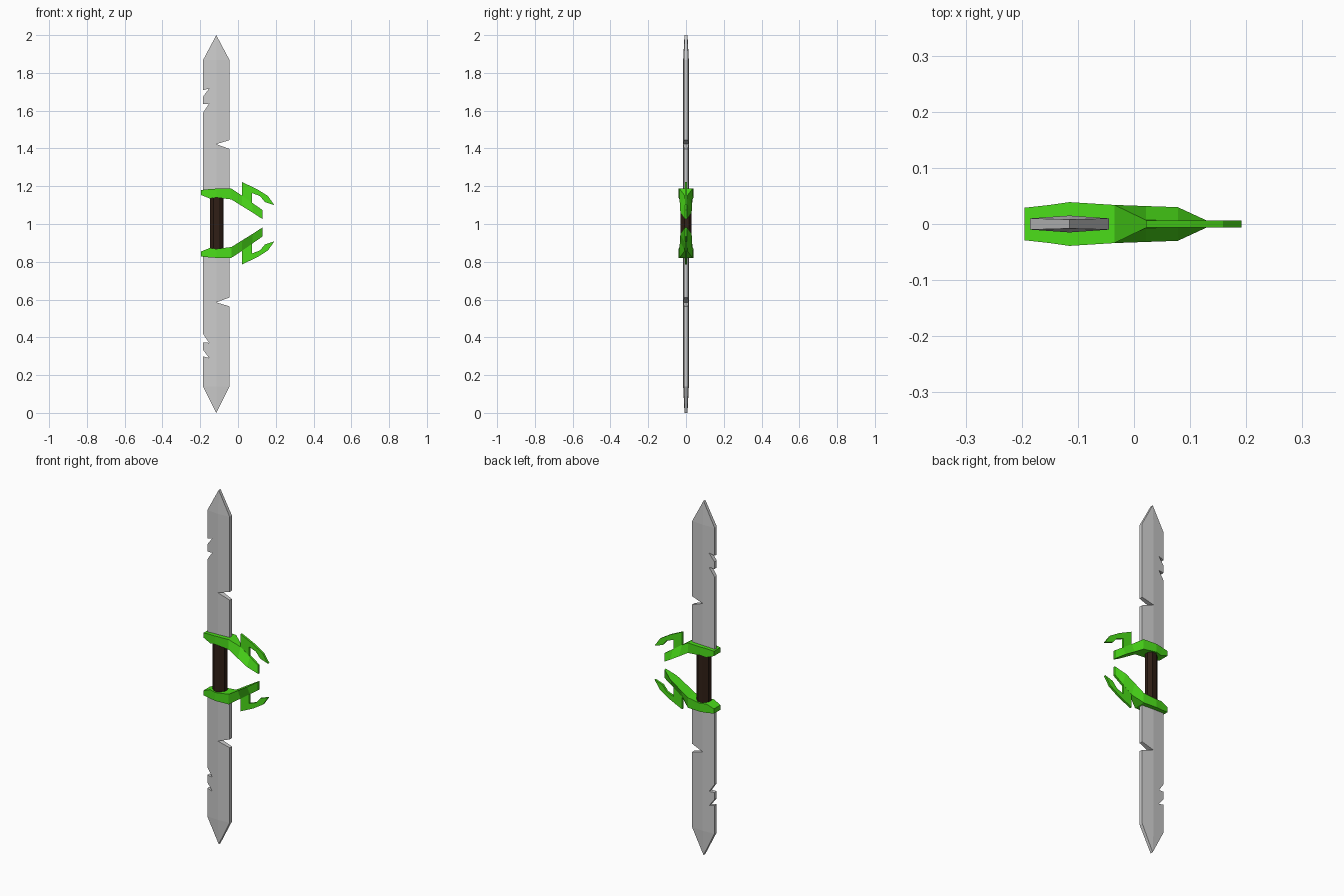
import bpy, bmesh, math

if "Cube" in bpy.data.objects:
    bpy.data.objects.remove(bpy.data.objects["Cube"])

CX, L, R = -0.115, -0.185, -0.045   # blade centre line and edges
MID = 2.008                         # mirrored z = MID - z


def material(name, rgb):
    m = bpy.data.materials.new(name)
    m.diffuse_color = (*rgb, 1)
    m.use_nodes = True
    m.node_tree.nodes["Principled BSDF"].inputs["Base Color"].default_value = m.diffuse_color
    return m


GREEN = material("green", (0.07, 0.72, 0.01))
BROWN = material("brown", (0.03, 0.014, 0.008))


def finish(name, bm, mat=None, lower=False):
    if lower:
        for v in bm.verts:
            v.co.z = MID - v.co.z
    bmesh.ops.recalc_face_normals(bm, faces=bm.faces)
    me = bpy.data.meshes.new(name)
    bm.to_mesh(me)
    bm.free()
    if mat:
        me.materials.append(mat)
    ob = bpy.data.objects.new(name, me)
    bpy.context.collection.objects.link(ob)
    return ob


def slab(polys, depth):
    """Thick sheet from x/z polygons, half-thickness given by depth(x, z)."""
    bm = bmesh.new()
    cache = {}

    def vert(p, s):
        key = (p, s)
        if key not in cache:
            cache[key] = bm.verts.new((p[0], s * depth(*p), p[1]))
        return cache[key]

    edges = {}
    for poly in polys:
        for s in (-1, 1):
            bm.faces.new([vert(p, s) for p in poly])
        for a, b in zip(poly, poly[1:] + poly[:1]):
            key = frozenset((a, b))
            edges[key] = None if key in edges else (a, b)
    for e in edges.values():
        if e:
            a, b = e
            bm.faces.new([vert(a, -1), vert(b, -1), vert(b, 1), vert(a, 1)])
    return bm


# Blade: ridge down the middle, chips in both edges
def blade_depth(x, z):
    if z > 1.95:
        return 0.008
    return 0.015 - 0.005 * abs(x - CX) / 0.07


BASE, SHOULDER, TIP = 1.15, 1.868, (CX, 2.0)
NOTCH = (CX, 1.423)
blade_polys = [
    [(CX, BASE), NOTCH, (CX, SHOULDER), (L, SHOULDER), (L, 1.709), (-0.153, 1.717),
     (-0.181, 1.68), (L, 1.675), (L, 1.635), (-0.153, 1.637), (L, 1.59), (L, BASE)],
    [(CX, BASE), (R, BASE), (R, 1.397), NOTCH],
    [NOTCH, (R, 1.444), (R, SHOULDER), (CX, SHOULDER)],
    [(CX, SHOULDER), (R, SHOULDER), TIP],
    [(L, SHOULDER), (CX, SHOULDER), TIP],
]

# Guard stations: x, top z, bottom z, top half-width, bottom half-width
guard = [
    (-0.195, 1.180, 1.153, 0.029, 0.029),
    (-0.150, 1.185, 1.135, 0.034, 0.034),
    (-0.115, 1.187, 1.140, 0.039, 0.039),
    (-0.035, 1.187, 1.130, 0.034, 0.034),
    (0.021, 1.150, 1.095, 0.007, 0.032),
    (0.078, 1.110, 1.060, 0.006, 0.030),
    (0.130, 1.074, 1.026, 0.006, 0.006),
]
# Hooked claw on top of the guard arm
claw = [(0.021, 1.222), (0.100, 1.185), (0.159, 1.148), (0.192, 1.100), (0.143, 1.116),
        (0.116, 1.148), (0.074, 1.164), (0.074, 1.100), (0.021, 1.130)]


def guard_mesh():
    bm = bmesh.new()
    rings = [[bm.verts.new(p) for p in ((x, -yt, zt), (x, yt, zt), (x, yb, zb), (x, -yb, zb))]
             for x, zt, zb, yt, yb in guard]
    for a, b in zip(rings, rings[1:]):
        for i in range(4):
            j = (i + 1) % 4
            bm.faces.new([a[i], a[j], b[j], b[i]])
    bm.faces.new(rings[0])
    bm.faces.new(rings[-1])
    return bm


for side, lower in (("upper", False), ("lower", True)):
    blade = finish(side + "_blade", slab(blade_polys, blade_depth), None, lower)
    if lower:
        for v in blade.data.vertices:   # point rests on the ground
            if v.co.z < 0.02:
                v.co.z = 0
    finish(side + "_guard", guard_mesh(), GREEN, lower)
    finish(side + "_claw", slab([claw], lambda x, z: 0.006), GREEN, lower)

# Grip: eight-sided handle
bpy.ops.mesh.primitive_cylinder_add(vertices=8, radius=0.039, depth=0.31,
                                    location=(-0.112, 0, MID / 2),
                                    rotation=(0, 0, math.pi / 8))
grip = bpy.context.object
grip.name = "grip"
grip.scale.y = 0.75
grip.data.materials.append(BROWN)
